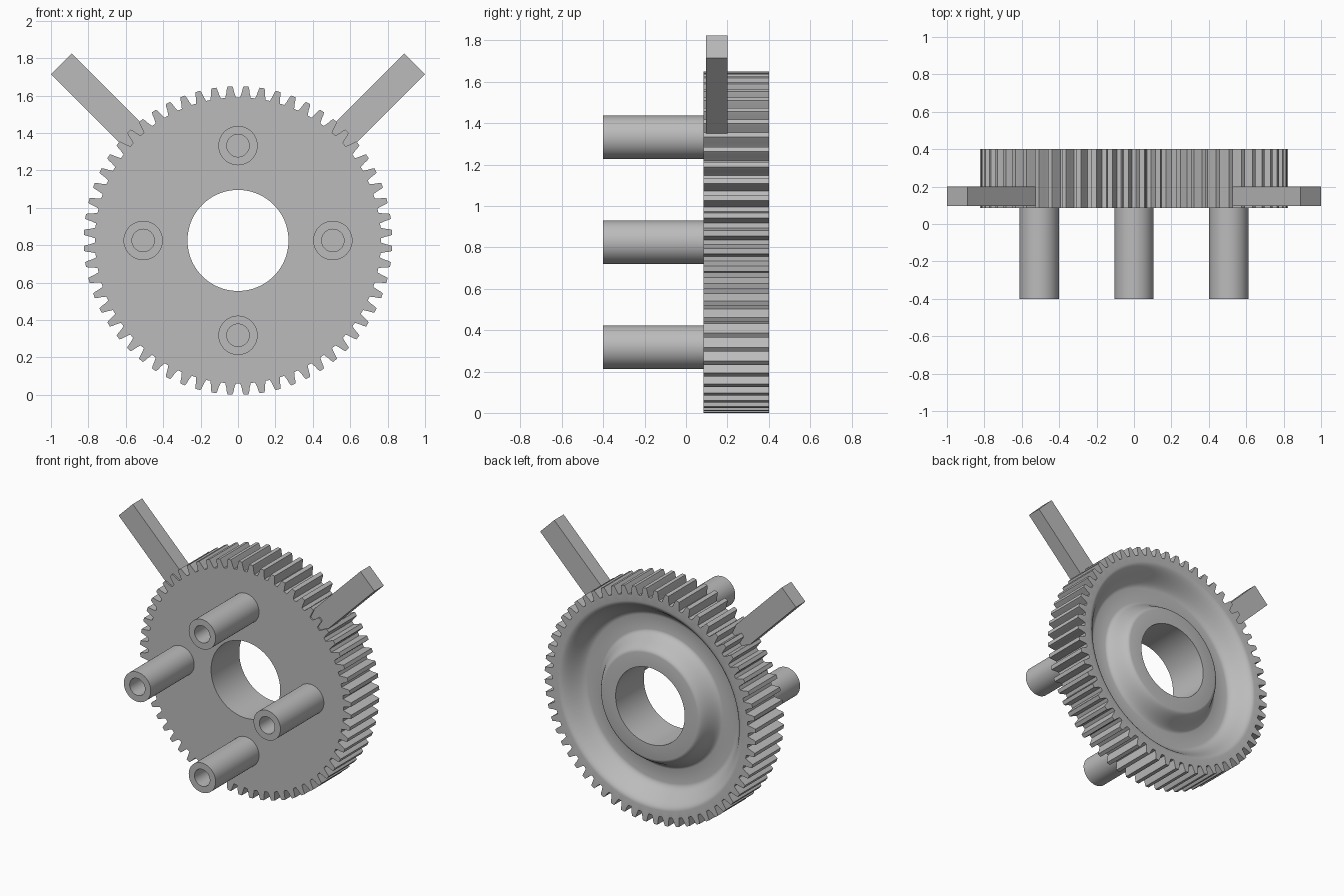
import bpy
from math import sin, cos, pi, radians
from mathutils import Matrix

cube = bpy.data.objects.get("Cube")
if cube:
    bpy.data.objects.remove(cube, do_unlink=True)

HUB_Z = 0.825          # height of the gear axis
FRONT, BACK, FLOOR = 0.085, 0.40, 0.27
TEETH = 60
PITCH = 2 * pi / TEETH

grey = bpy.data.materials.new("plain_grey")
grey.use_nodes = True
colour = (0.5, 0.5, 0.5, 1)
grey.diffuse_color = colour
grey.node_tree.nodes["Principled BSDF"].inputs["Base Color"].default_value = colour


def finish(obj, smooth=True):
    obj.data.materials.append(grey)
    bpy.ops.object.select_all(action='DESELECT')
    obj.select_set(True)
    bpy.context.view_layer.objects.active = obj
    if smooth:
        bpy.ops.object.shade_smooth_by_angle(angle=radians(28))


def loft(name, rings, centre):
    """Skin a closed loop of rings, each a list of (angle, radius, y)."""
    n, m = len(rings[0]), len(rings)
    verts = [(centre[0] + r * sin(a), y, centre[1] + r * cos(a))
             for ring in rings for a, r, y in ring]
    faces = [(i * n + j, i * n + (j + 1) % n,
              (i + 1) % m * n + (j + 1) % n, (i + 1) % m * n + j)
             for i in range(m) for j in range(n)]
    mesh = bpy.data.meshes.new(name)
    mesh.from_pydata(verts, [], faces)
    obj = bpy.data.objects.new(name, mesh)
    bpy.context.collection.objects.link(obj)
    bpy.context.view_layer.objects.active = obj
    obj.select_set(True)
    bpy.ops.object.mode_set(mode='EDIT')
    bpy.ops.mesh.select_all(action='SELECT')
    bpy.ops.mesh.normals_make_consistent(inside=False)
    bpy.ops.object.mode_set(mode='OBJECT')
    finish(obj)
    obj.select_set(False)
    return obj


def s_curve(r0, y0, r1, y1, steps=12):
    """Rounded shoulder between two flats."""
    return [(r0 + (r1 - r0) * t, y0 + (y1 - y0) * (1 - cos(pi * t)) / 2)
            for t in (k / steps for k in range(steps + 1))]


# Gear: toothed outline outside, dished web and raised hub on the back
tooth = [(-0.037, 0.765), (-0.027, 0.790), (-0.022, 0.810), (-0.016, 0.825),
         (0.016, 0.825), (0.022, 0.810), (0.027, 0.790), (0.037, 0.765)]
outline = [((k + 0.5) * PITCH + a, r) for k in range(TEETH) for a, r in tooth]


def circle(r, y):
    return [(a, r, y) for a, _ in outline]


profile = s_curve(0.72, BACK, 0.58, FLOOR) + s_curve(0.48, FLOOR, 0.37, BACK)
rings = [circle(0.27, FRONT),
         [(a, r, FRONT) for a, r in outline],
         [(a, r, BACK) for a, r in outline]]
rings += [circle(r, y) for r, y in profile]
rings.append(circle(0.27, BACK))
loft("gear", rings, (0, HUB_Z))

# Four hollow pins on the front face
SIDES = 48
section = [(0.06, -0.40), (0.105, -0.40), (0.105, 0.09), (0.06, 0.09)]
for k, side in enumerate(("top", "left", "bottom", "right")):
    a = k * pi / 2
    pin_rings = [[(2 * pi * j / SIDES, r, y) for j in range(SIDES)] for r, y in section]
    loft(side + "_pin", pin_rings, (0.507 * sin(a), HUB_Z + 0.507 * cos(a)))

# Two radial arms at the upper corners
INNER, OUTER = 0.72, 1.336
for side, sign in (("left", 1), ("right", -1)):
    bpy.ops.mesh.primitive_cube_add(size=1)
    arm = bpy.context.object
    arm.name = side + "_arm"
    arm.data.transform(
        Matrix.Translation((0, 0.148, HUB_Z))
        @ Matrix.Rotation(sign * pi / 4, 4, 'Y')
        @ Matrix.Translation((0, 0, (INNER + OUTER) / 2))
        @ Matrix.Diagonal((0.156, 0.105, OUTER - INNER, 1)))
    finish(arm, smooth=False)
